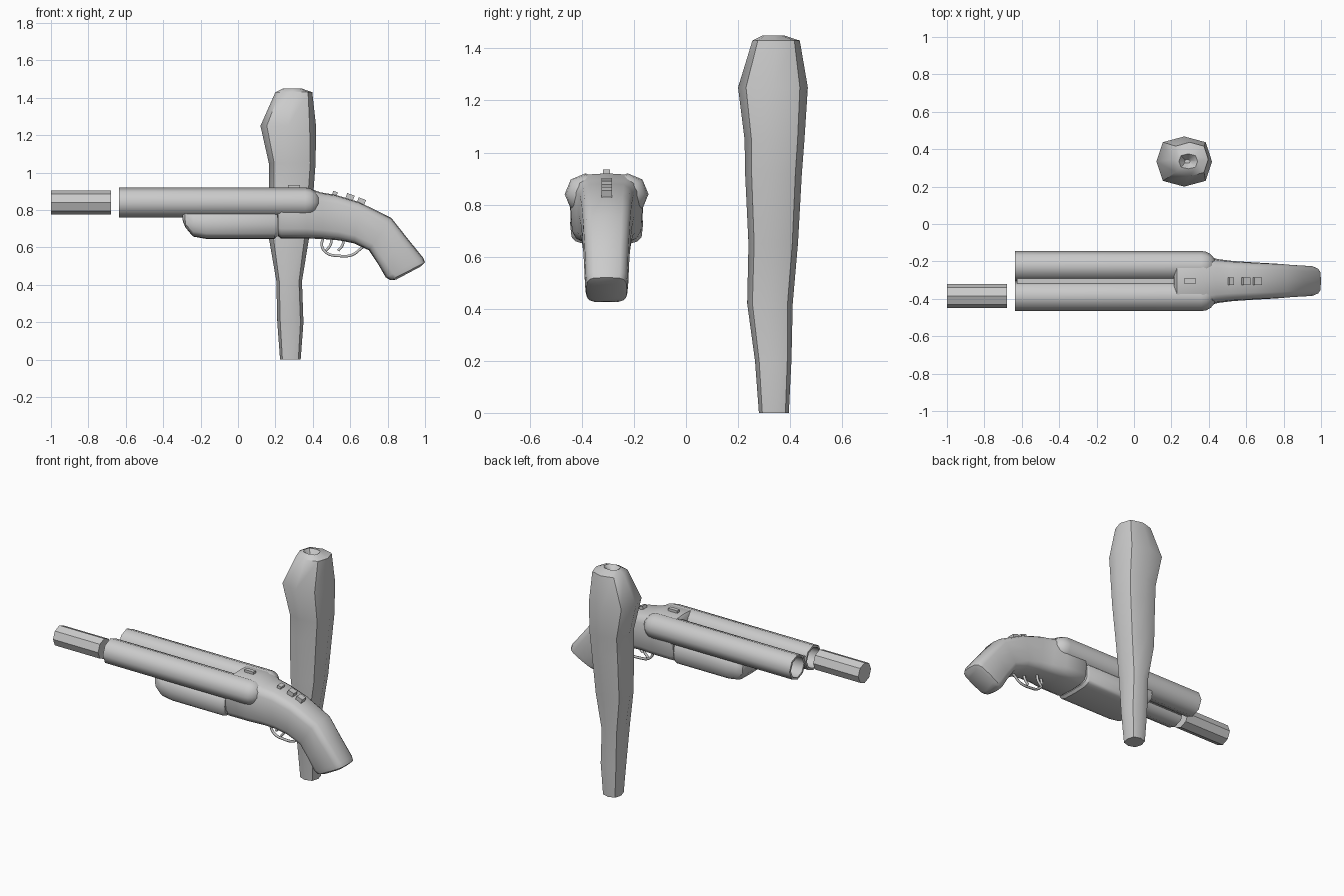
import bpy, bmesh, math
from mathutils import Vector

if "Cube" in bpy.data.objects:
    bpy.data.objects.remove(bpy.data.objects["Cube"])

GY = -0.305  # centre plane of the gun


def finish(ob, angle=40):
    bpy.ops.object.select_all(action='DESELECT')
    ob.select_set(True)
    bpy.context.view_layer.objects.active = ob
    if angle:
        bpy.ops.object.shade_smooth_by_angle(angle=math.radians(angle))
    return ob


def loft(name, rings, n=16, p=1.0, angle=40):
    """Skin rings of (centre, u axis, v axis); p < 1 squares the section."""
    bm = bmesh.new()
    loops = []
    for c, u, v in rings:
        loop = []
        for i in range(n):
            a = 2 * math.pi * i / n
            ca, sa = round(math.cos(a), 6), round(math.sin(a), 6)
            co = Vector(c) + Vector(u) * math.copysign(abs(ca) ** p, ca) \
                + Vector(v) * math.copysign(abs(sa) ** p, sa)
            loop.append(bm.verts.new(co))
        loops.append(loop)
    for a, b in zip(loops, loops[1:]):
        for i in range(n):
            j = (i + 1) % n
            bm.faces.new((a[i], a[j], b[j], b[i]))
    bm.faces.new(loops[0])
    bm.faces.new(loops[-1])
    bmesh.ops.recalc_face_normals(bm, faces=bm.faces)
    me = bpy.data.meshes.new(name)
    bm.to_mesh(me)
    bm.free()
    ob = bpy.data.objects.new(name, me)
    bpy.context.collection.objects.link(ob)
    return finish(ob, angle)


def body(name, sections):
    """Rounded block from (top x, top z, bottom x, bottom z, half width)."""
    rings = []
    for tx, tz, bx, bz, hw in sections:
        t, b = Vector((tx, GY, tz)), Vector((bx, GY, bz))
        rings.append(((t + b) / 2, (0, hw, 0), (t - b) / 2))
    return loft(name, rings, 16, 0.5)


def tube_rings(y, z, profile):
    return [((x, y, z), (0, r, 0), (0, 0, r)) for x, r in profile]


def box(name, centre, size, tilt=0):
    bpy.ops.mesh.primitive_cube_add(size=1, location=centre, rotation=(0, tilt, 0))
    ob = bpy.context.object
    ob.name = name
    ob.scale = size
    return ob


def wire(name, pts, y, r):
    cu = bpy.data.curves.new(name, 'CURVE')
    cu.dimensions = '3D'
    cu.bevel_depth = r
    cu.bevel_resolution = 1
    cu.resolution_u = 4
    cu.use_fill_caps = True
    sp = cu.splines.new('BEZIER')
    sp.bezier_points.add(len(pts) - 1)
    for bp, (x, z) in zip(sp.bezier_points, pts):
        bp.co = (x, y, z)
        bp.handle_left_type = bp.handle_right_type = 'AUTO'
    ob = bpy.data.objects.new(name, cu)
    bpy.context.collection.objects.link(ob)


# Hollow octagonal barrels with domed rear ends
dome = [(0.36 + 0.08 * math.sin(a), 0.08 * math.cos(a))
        for a in (0, 0.35, 0.7, 1.05, 1.35)]
for side, name in ((-1, "near_barrel"), (1, "far_barrel")):
    loft(name, tube_rings(GY + side * 0.081, 0.84,
         [(-0.3, 0.066), (-0.635, 0.066), (-0.635, 0.08)] + dome), 8, angle=50)

# Rib between the barrels and the sight
box("barrel_rib", (-0.165, GY, 0.84), (0.92, 0.026, 0.07))
box("sight", (0.3, GY, 0.9), (0.065, 0.026, 0.07))

# Loose shell in front of the muzzle
loft("shell", tube_rings(-0.385, 0.84, [(-1.0, 0.065), (-0.68, 0.065)]), 8, angle=0)

# Fore-end under the barrels
body("fore_end", [
    (-0.300, 0.80, -0.295, 0.74, 0.115),
    (-0.285, 0.80, -0.280, 0.705, 0.135),
    (-0.240, 0.80, -0.240, 0.658, 0.14),
    (-0.170, 0.80, -0.170, 0.646, 0.14),
    (0.195, 0.80, 0.195, 0.646, 0.14),
    (0.210, 0.79, 0.210, 0.660, 0.13)])

# Receiver and pistol-grip stock
body("receiver_and_grip", [
    (0.215, 0.90, 0.215, 0.660, 0.13),
    (0.230, 0.92, 0.230, 0.648, 0.14),
    (0.370, 0.92, 0.370, 0.648, 0.138),
    (0.440, 0.895, 0.460, 0.645, 0.117),
    (0.520, 0.882, 0.540, 0.638, 0.107),
    (0.650, 0.842, 0.620, 0.622, 0.10),
    (0.820, 0.758, 0.700, 0.585, 0.093),
    (0.905, 0.650, 0.750, 0.510, 0.087),
    (0.990, 0.545, 0.790, 0.440, 0.083),
    (1.000, 0.520, 0.815, 0.425, 0.078),
    (0.980, 0.500, 0.845, 0.428, 0.060)])

# Latches on top of the wrist
for i, (x, z, w) in enumerate(((0.515, 0.88, 0.025), (0.597, 0.865, 0.042), (0.658, 0.842, 0.042))):
    box(f"latch_{i + 1}", (x, GY, z), (w, 0.04, 0.04), 0.35)

# Trigger guard and the two triggers
wire("trigger_guard", [(0.455, 0.65), (0.448, 0.61), (0.475, 0.57), (0.54, 0.555),
                       (0.61, 0.56), (0.665, 0.60), (0.69, 0.615)], GY, 0.008)
for i, x in enumerate((0.47, 0.535)):
    wire(f"trigger_{i + 1}", [(x + 0.03, 0.65), (x + 0.025, 0.615), (x, 0.583)],
         GY + (0.02, -0.02)[i], 0.008)

# Upright club: (z, x min, x max, y min, y max)
club = [
    (0.00, 0.225, 0.335, 0.280, 0.395),
    (0.20, 0.210, 0.350, 0.265, 0.405),
    (0.42, 0.205, 0.342, 0.235, 0.410),
    (0.65, 0.165, 0.380, 0.240, 0.430),
    (0.92, 0.165, 0.405, 0.227, 0.445),
    (1.05, 0.165, 0.415, 0.225, 0.455),
    (1.25, 0.120, 0.417, 0.200, 0.468),
    (1.43, 0.200, 0.397, 0.255, 0.437),
    (1.45, 0.240, 0.340, 0.295, 0.375),
    (1.41, 0.270, 0.300, 0.325, 0.345)]
loft("club", [(((a + b) / 2, (c + d) / 2, z), ((b - a) / 2, 0, 0), (0, (d - c) / 2, 0))
              for z, a, b, c, d in club], 8, 0.75, angle=45)
